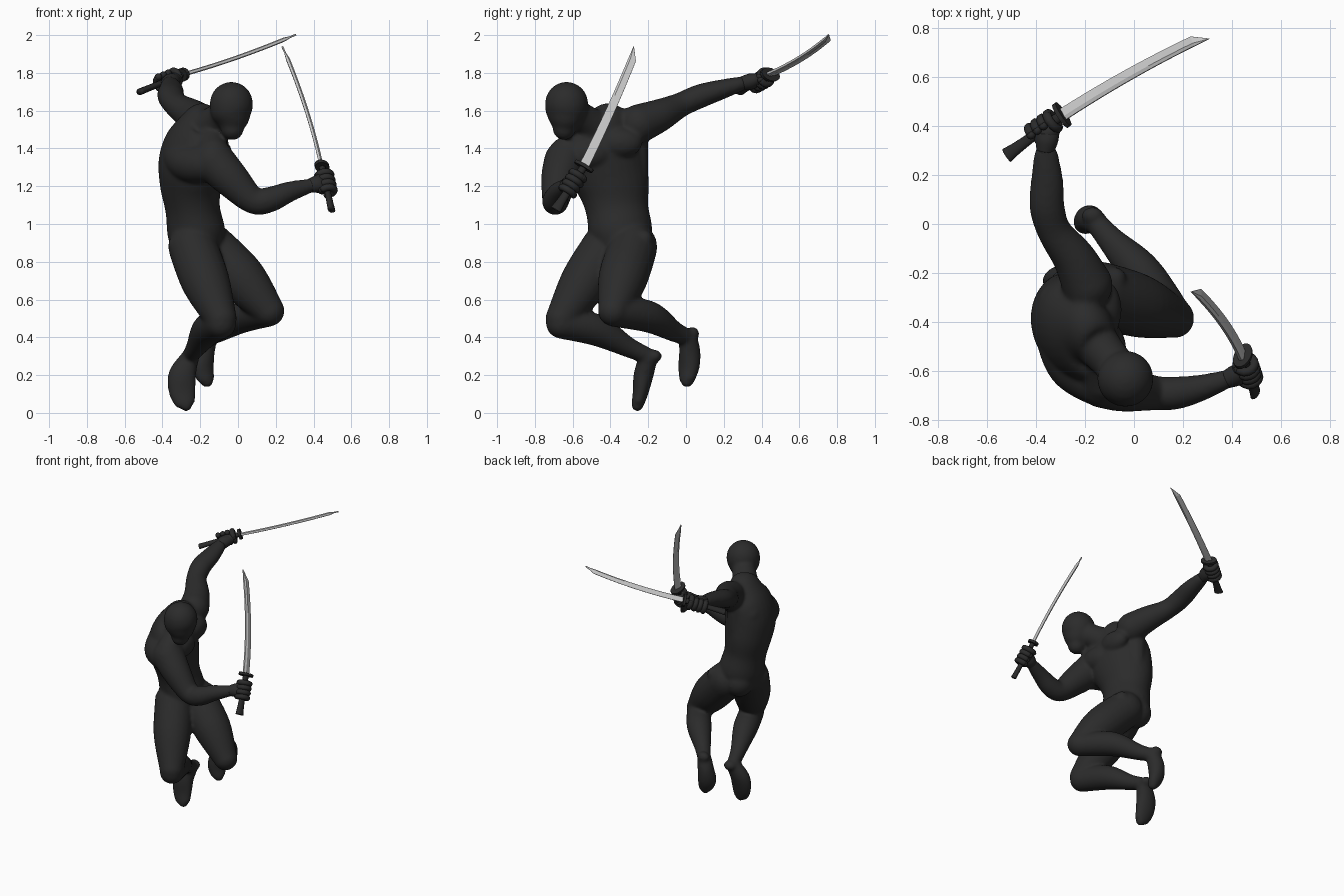
import bpy, bmesh, math
from mathutils import Vector as V, Matrix

if "Cube" in bpy.data.objects:
    bpy.data.objects.remove(bpy.data.objects["Cube"])


def material(name, c):
    m = bpy.data.materials.new(name)
    m.diffuse_color = (c, c, c, 1)
    m.use_nodes = True
    m.node_tree.nodes["Principled BSDF"].inputs["Base Color"].default_value = m.diffuse_color
    return m


SUIT = material("black suit", 0.024)
GRIP = material("black grip", 0.022)
STEEL = material("bright steel", 0.57)


def finish(bm, name, mat, smooth=True):
    bmesh.ops.recalc_face_normals(bm, faces=bm.faces)
    me = bpy.data.meshes.new(name)
    bm.to_mesh(me)
    bm.free()
    me.materials.append(mat)
    ob = bpy.data.objects.new(name, me)
    bpy.context.collection.objects.link(ob)
    me.polygons.foreach_set("use_smooth", [smooth] * len(me.polygons))
    return ob


def catmull(p, t):
    i = min(int(t), len(p) - 2)
    f = t - i
    a, b, c, d = p[max(i - 1, 0)], p[i], p[i + 1], p[min(i + 2, len(p) - 1)]
    return 0.5 * (2 * b + (c - a) * f + (2 * a - 5 * b + 4 * c - d) * f * f
                  + (3 * b - a - 3 * c + d) * f ** 3)


def ball(bm, c, r, axis=None):
    """Ellipsoid; optional axis is the direction of its local z."""
    r = V((r, r, r)) if isinstance(r, (int, float)) else V(r)
    rot = V(axis).to_track_quat('Z', 'Y').to_matrix().to_4x4() if axis else Matrix()
    bmesh.ops.create_uvsphere(bm, u_segments=20, v_segments=12, radius=1,
                              matrix=Matrix.Translation(V(c)) @ rot @ Matrix.Diagonal((*r, 1)))


def limb(bm, pts, ref=(0, 0, 1), sides=20, sub=6, caps=True):
    """Smooth tube through (x, y, z, half width along ref[, half depth])."""
    pos = [V(p[:3]) for p in pts]
    rad = [V((p[3], p[-1], 0)) for p in pts]
    n = (len(pts) - 1) * sub
    line = [catmull(pos, k / sub) for k in range(n + 1)]
    rings = []
    for k, c in enumerate(line):
        t = (line[min(k + 1, n)] - line[max(k - 1, 0)]).normalized()
        a = (V(ref) - t * V(ref).dot(t)).normalized()
        b = t.cross(a)
        r = catmull(rad, k / sub)
        rings.append([bm.verts.new(c + a * r.x * math.cos(q) + b * r.y * math.sin(q))
                      for q in (2 * math.pi * s / sides for s in range(sides))])
    for r0, r1 in zip(rings, rings[1:]):
        for s in range(sides):
            bm.faces.new((r0[s], r0[(s + 1) % sides], r1[(s + 1) % sides], r1[s]))
    bm.faces.new(rings[0])
    bm.faces.new(rings[-1])
    if caps:
        for p in (pts[0], pts[-1]):
            ball(bm, p[:3], min(p[3], p[-1]) * 0.99)


# ---- body: overlapping muscle volumes fused into one skin ----
bm = bmesh.new()
# torso, curling forward and leaning to one side
limb(bm, [(-.205, -.34, .84, .13, .125), (-.22, -.345, .95, .168, .152),
          (-.24, -.365, 1.08, .168, .143), (-.25, -.385, 1.20, .195, .16),
          (-.245, -.42, 1.32, .22, .17), (-.215, -.44, 1.43, .22, .155),
          (-.18, -.455, 1.52, .16, .115), (-.15, -.49, 1.56, .09, .08)],
     ref=(.15, -.45, -.18), caps=False, sides=28)
# chest
ball(bm, (-.12, -.35, 1.43), (.07, .12, .08))
ball(bm, (-.10, -.52, 1.37), (.07, .12, .08))
# upper back and flank
limb(bm, [(-.31, -.32, 1.40, .085), (-.315, -.44, 1.36, .09),
          (-.26, -.57, 1.32, .10), (-.17, -.635, 1.32, .10)])
limb(bm, [(-.24, -.27, 1.44, .07), (-.24, -.265, 1.30, .065), (-.24, -.27, 1.10, .065)], ref=(1, 0, 0))
# seat and hip ridges
ball(bm, (-.25, -.275, .89), .105)
ball(bm, (-.265, -.42, .88), .105)
ball(bm, (-.08, -.225, .92), .05)
ball(bm, (-.32, -.445, .89), .05)
# neck, trapezius
limb(bm, [(-.17, -.47, 1.50, .10), (-.11, -.54, 1.55, .085), (-.05, -.61, 1.60, .08)])
limb(bm, [(-.16, -.50, 1.54, .07), (-.19, -.38, 1.545, .065), (-.20, -.26, 1.54, .075)])
limb(bm, [(-.15, -.50, 1.48, .08), (-.14, -.58, 1.42, .08), (-.13, -.64, 1.37, .09)])
# egg shaped masked head
limb(bm, [(-.035, -.632, 1.638, .116), (-.035, -.635, 1.59, .110),
          (-.03, -.64, 1.545, .09), (-.03, -.645, 1.505, .062)], ref=(1, 0, 0))
# raised arm
limb(bm, [(-.19, -.25, 1.53, .105), (-.245, -.14, 1.575, .088), (-.325, -.03, 1.63, .066, .07),
          (-.355, .07, 1.675, .064, .072), (-.355, .18, 1.71, .054, .066), (-.36, .30, 1.745, .038, .047)])
# lowered arm
limb(bm, [(-.13, -.64, 1.335, .112), (-.04, -.67, 1.24, .098), (.08, -.69, 1.125, .072),
          (.17, -.69, 1.13, .068), (.27, -.67, 1.17, .055), (.39, -.63, 1.205, .037)])
# legs
limb(bm, [(-.24, -.42, .88, .13), (-.17, -.54, .69, .128), (-.09, -.66, .50, .085)])
limb(bm, [(-.09, -.66, .475, .083), (-.16, -.48, .44, .085),
          (-.22, -.31, .35, .055), (-.25, -.21, .305, .045)])
limb(bm, [(-.15, -.28, .88, .13), (.02, -.335, .71, .13), (.165, -.385, .54, .083)])
limb(bm, [(.16, -.38, .535, .08), (.03, -.20, .51, .085),
          (-.09, -.07, .435, .057), (-.145, -.005, .405, .047)])
# feet pointing down, with heels
ball(bm, (-.25, -.165, .30), (.045, .038, .035))
limb(bm, [(-.255, -.20, .29, .050, .05), (-.295, -.225, .20, .074, .053),
          (-.295, -.24, .11, .072, .042), (-.275, -.258, .04, .052, .033)], ref=(1, 0, 0))
ball(bm, (-.17, .035, .42), (.045, .036, .036))
limb(bm, [(-.16, .01, .395, .05, .05), (-.18, .02, .32, .057, .058),
          (-.187, .015, .24, .064, .052), (-.165, .005, .17, .048, .036)], ref=(.8, .6, 0))
body = finish(bm, "body", SUIT)
re = body.modifiers.new("fuse", 'REMESH')
re.mode, re.voxel_size, re.use_smooth_shade = 'VOXEL', 0.010, True
sm = body.modifiers.new("soften", 'SMOOTH')
sm.factor, sm.iterations = 0.5, 12


def fist(name, centre, axis, wrist, spin):
    """Palm plus four curled fingers and a thumb around the grip."""
    c, ax, w = V(centre), V(axis).normalized(), V(wrist)
    u = (w - c) - ax * (w - c).dot(ax)
    u.normalize()
    v = ax.cross(u) * spin
    bm = bmesh.new()
    limb(bm, [(*w, .037), (*w.lerp(c + u * .03, .6), .047, .042), (*(c + u * .025), .052, .036)], ref=ax)
    ball(bm, c + u * .03, (.036, .036, .066), ax)

    def curl(off, a0, a1, r):
        arc = []
        for k in range(6):
            q = math.radians(a0 + (a1 - a0) * k / 5)
            arc.append((*(c + ax * off + (u * math.cos(q) + v * math.sin(q)) * .037), r))
        limb(bm, arc, ref=ax, sides=10, sub=2)
    for i in range(4):
        curl((i - 1.5) * .033, 20, 260, .0185)
    curl(.05, -10, -150, .0185)
    finish(bm, name, SUIT)


def sword(name, pommel, guard, mid, tip, side):
    p, g, m, t = map(V, (pommel, guard, mid, tip))
    ax = (g - p).normalized()
    side = V(side)
    # grip flares toward the pommel
    bm = bmesh.new()
    limb(bm, [(*p, .032, .018), (*p.lerp(g, .2), .025, .017), (*p.lerp(g, .6), .020, .016),
              (*g, .022, .017)], ref=side, sides=12, caps=False)
    finish(bm, name + "_grip", GRIP)
    # oval guard
    bm = bmesh.new()
    limb(bm, [(*(g - ax * .009), .058, .036), (*(g + ax * .009), .058, .036)],
         ref=side, sides=16, sub=1, caps=False)
    finish(bm, name + "_guard", GRIP, False)
    # curved blade with flat spine and sharp edge, slanted point
    bm = bmesh.new()
    ctrl = 2 * m - (g + t) / 2
    n, rings = 20, []
    for k in range(n + 1):
        s = k / n
        c = g * (1 - s) ** 2 + ctrl * 2 * s * (1 - s) + t * s * s
        d = ((ctrl - g) * (1 - s) + (t - ctrl) * s).normalized()
        a = (side - d * side.dot(d)).normalized()
        b = d.cross(a)
        w = .026 - .005 * s
        e = w if s < .9 else w - 2 * w * ((s - .9) / .1) * .95
        h = .011 if s < .93 else .005
        sec = [(-w, h * .6), (-w + (w + e) * .3, h), (e, 0.001),
               (e, -.001), (-w + (w + e) * .3, -h), (-w, -h * .6)]
        rings.append([bm.verts.new(c + a * x + b * y) for x, y in sec])
    for r0, r1 in zip(rings, rings[1:]):
        for i in range(6):
            bm.faces.new((r0[i], r0[(i + 1) % 6], r1[(i + 1) % 6], r1[i]))
    bm.faces.new(rings[0])
    bm.faces.new(rings[-1])
    finish(bm, name + "_blade", STEEL, False)


# ---- swords and the hands holding them ----
sword("raised_sword", (-.52, .28, 1.70), (-.295, .445, 1.79), (0, .622, 1.883), (.30, .775, 2.0),
      (-.5, .85, -.2))
sword("lowered_sword", (.495, -.69, 1.075), (.445, -.54, 1.305), (.362, -.395, 1.61), (.24, -.258, 1.935),
      (.35, .85, -.4))
fist("raised_hand", (-.37, .393, 1.76), (.225, .165, .09), (-.362, .30, 1.745), 1)
fist("lowered_hand", (.465, -.60, 1.215), (-.05, .15, .23), (.38, -.635, 1.203), 1)
